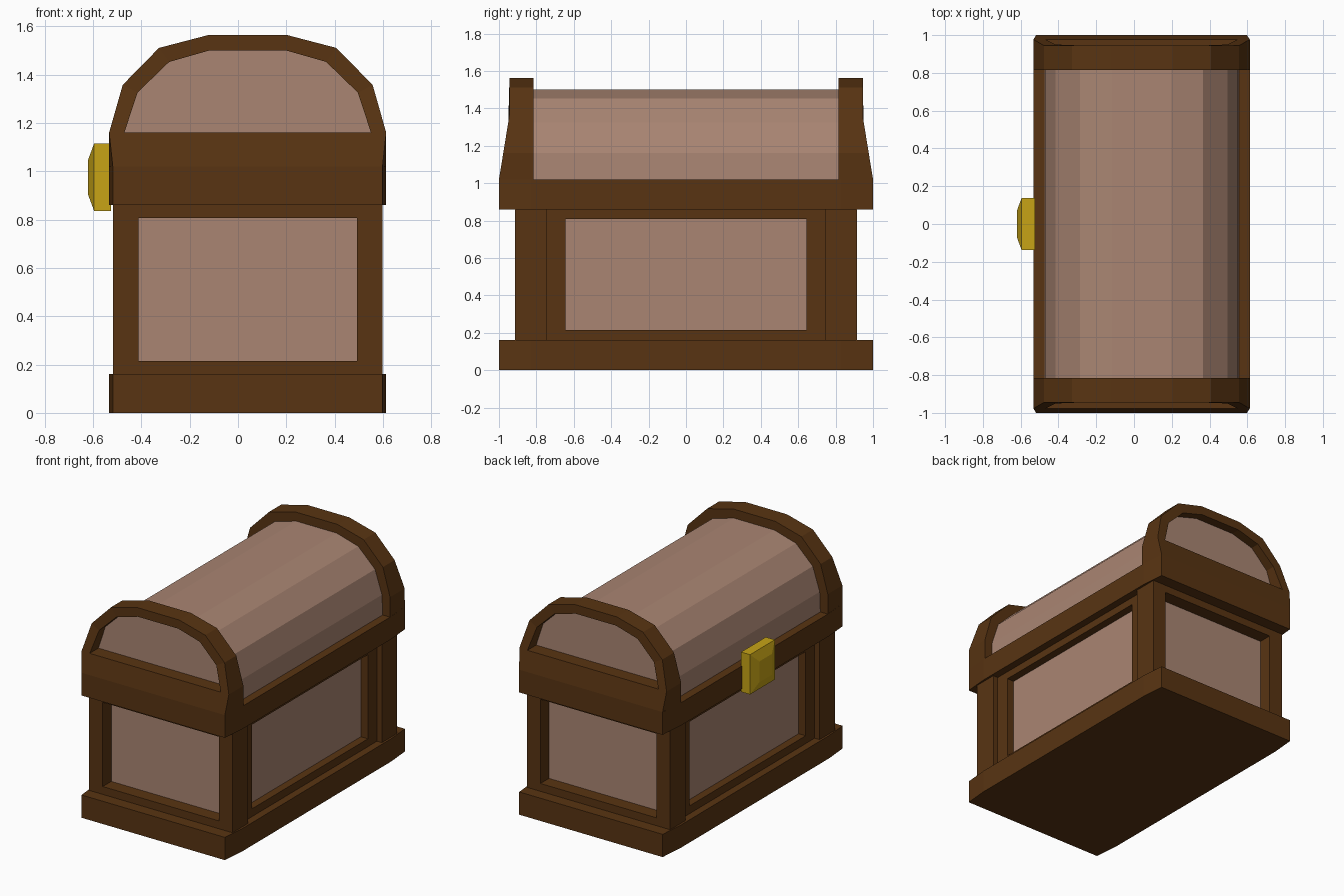
import bpy, bmesh

if "Cube" in bpy.data.objects:
    bpy.data.objects.remove(bpy.data.objects["Cube"])

CX = 0.04  # chest body centre in x (the lock offsets the whole)


def material(name, color):
    m = bpy.data.materials.new(name)
    m.diffuse_color = (*color, 1)
    m.use_nodes = True
    m.node_tree.nodes["Principled BSDF"].inputs["Base Color"].default_value = m.diffuse_color
    return m


WOOD = material("dark_wood", (0.098, 0.034, 0.006))
PANEL = material("panel_wood", (0.40, 0.235, 0.17))
GOLD = material("gold", (0.57, 0.37, 0.008))


def make(name, verts, faces, mat):
    mesh = bpy.data.meshes.new(name)
    mesh.from_pydata(verts, [], faces)
    bm = bmesh.new()
    bm.from_mesh(mesh)
    bmesh.ops.recalc_face_normals(bm, faces=bm.faces)
    bm.to_mesh(mesh)
    bm.free()
    mesh.materials.append(mat)
    ob = bpy.data.objects.new(name, mesh)
    bpy.context.collection.objects.link(ob)
    return ob


def loft(name, rings, mat):
    n = len(rings[0])
    faces = [tuple(range(n)), tuple(range((len(rings) - 1) * n, len(rings) * n))]
    for r in range(len(rings) - 1):
        for i in range(n):
            j = (i + 1) % n
            faces.append((r * n + i, r * n + j, r * n + n + j, r * n + n + i))
    return make(name, [v for ring in rings for v in ring], faces, mat)


def box(name, x, y, z, mat):
    rect = [(x[0], y[0]), (x[1], y[0]), (x[1], y[1]), (x[0], y[1])]
    return loft(name, [[(a + CX, b, h) for a, b in rect] for h in z], mat)


# Base plinth and lid band, with slightly tapered ends
plan = [(0.558, -1), (0.573, -0.83), (0.573, 0.83), (0.558, 1),
        (-0.558, 1), (-0.573, 0.83), (-0.573, -0.83), (-0.558, -1)]
for name, zs in (("base_plinth", (0, 0.16)), ("lid_band", (0.86, 1.02))):
    loft(name, [[(x + CX, y, z) for x, y in plan] for z in zs], WOOD)

# Inner body that shows as the recessed panels
box("body_panels", (-0.465, 0.465), (-0.82, 0.82), (0.15, 0.87), PANEL)


def span(s, a, b):
    return tuple(sorted((s * a, s * b)))


# Corner posts
for sx, a in ((-1, "left"), (1, "right")):
    for sy, b in ((-1, "front"), (1, "back")):
        box(f"{b}_{a}_post", span(sx, 0.452, 0.558), span(sy, 0.745, 0.915),
            (0.16, 0.86), WOOD)

# Rails and stiles framing the panels
RAILS = (("lower", (0.16, 0.215)), ("upper", (0.807, 0.86)))
for s, a, e in ((-1, "left", "front"), (1, "right", "back")):
    for level, z in RAILS:
        box(f"{a}_{level}_rail", span(s, 0.45, 0.52), (-0.745, 0.745), z, WOOD)
        box(f"{e}_{level}_rail", (-0.452, 0.452), span(s, 0.8, 0.915), z, WOOD)
    for t, b in ((-1, "front"), (1, "back")):
        box(f"{a}_{b}_stile", span(s, 0.45, 0.52), span(t, 0.645, 0.745),
            (0.215, 0.807), WOOD)


def mirrored(half):
    return half + [(-x, z) for x, z in reversed(half)]


outer = mirrored([(0.573, 1.16), (0.517, 1.357), (0.367, 1.51), (0.164, 1.563)])
inner = mirrored([(0.51, 1.16), (0.456, 1.325), (0.325, 1.452), (0.157, 1.5)])

# Barrel lid, whose ends show inside the arches
barrel = [(0.515, 1.02)] + inner + [(-0.515, 1.02)]
loft("barrel_lid", [[(x + CX, y, z) for x, z in barrel] for y in (-0.88, 0.88)], PANEL)


def end_y(z):
    # outer face leans inward up to the shoulder, then is upright
    return 1 - 0.055 * min(1, max(0, (z - 1.02) / 0.337))


# Arched end frames with a sloping lower part
for s, name in ((-1, "front_arch"), (1, "back_arch")):
    verts = []
    for face in (0, 1):
        for x, z in outer + inner + [(0.573 if face else 0.558, 1.02),
                                     (-0.573 if face else -0.558, 1.02)]:
            verts.append((x + CX, s * (0.815 if face else end_y(z)), z))
    N = 18
    faces = []
    for k in (0, N):
        faces += [(k + i, k + i + 1, k + i + 9, k + i + 8) for i in range(7)]
        faces.append((k + 16, k, k + 8, k + 15, k + 7, k + 17))
    rim = [16, 0, 1, 2, 3, 4, 5, 6, 7, 17]
    hole = list(range(8, 16))
    for loop in (rim, hole):
        for i, a in enumerate(loop):
            b = loop[(i + 1) % len(loop)]
            faces.append((a, b, b + N, a + N))
    make(name, verts, faces, WOOD)

# Lock plate with a bevelled face
lock = []
for x, hy, hz in ((-0.525, 0.138, 0.14), (-0.595, 0.138, 0.14), (-0.62, 0.07, 0.073)):
    lock.append([(x, sy * hy, 0.975 + sz * hz)
                 for sy, sz in ((-1, -1), (1, -1), (1, 1), (-1, 1))])
loft("lock", lock, GOLD)
